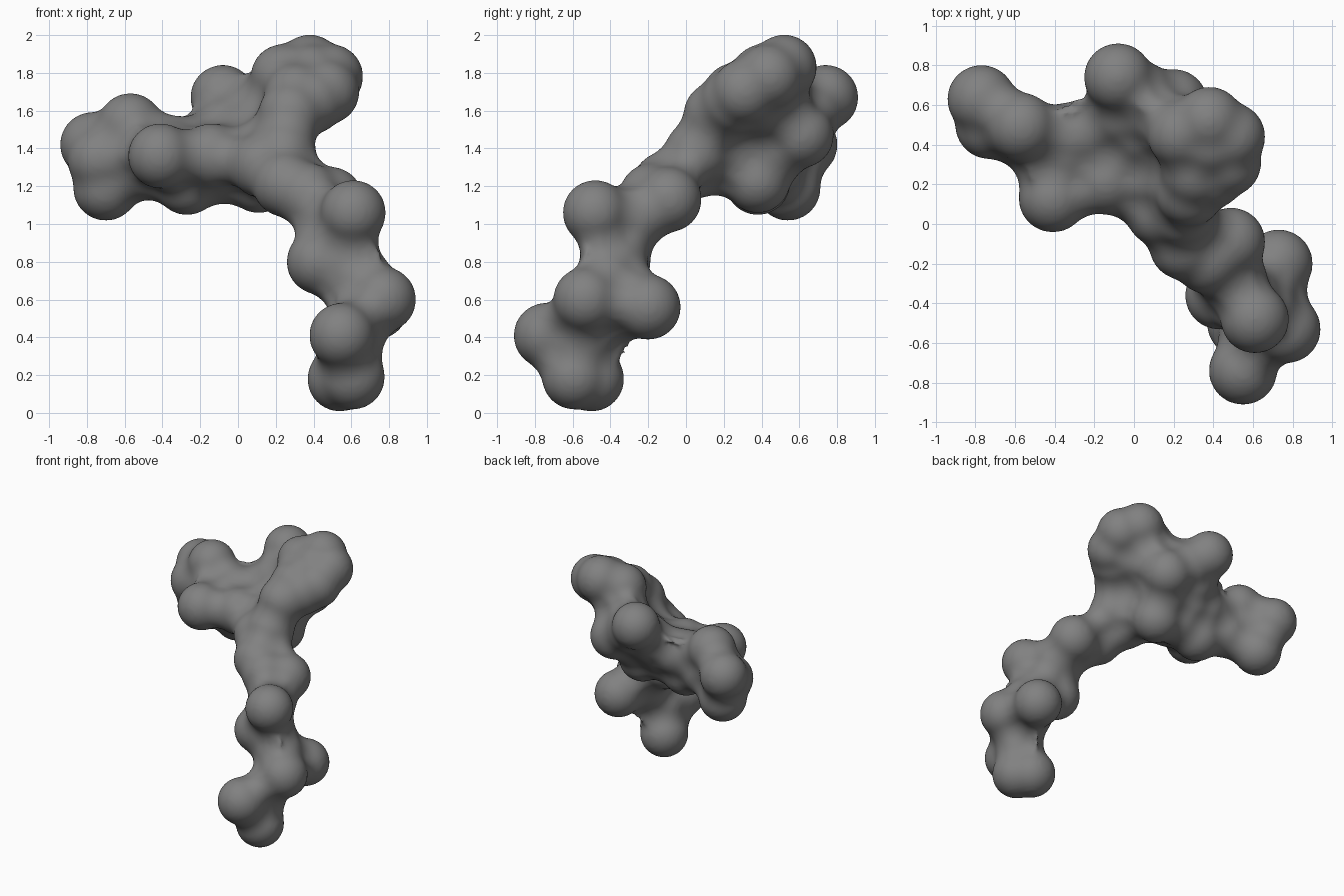
import bpy, bmesh
from mathutils import Matrix

cube = bpy.data.objects.get("Cube")
if cube:
    bpy.data.objects.remove(cube, do_unlink=True)

RADIUS = 0.174   # size of each lobe
PROBE = 0.10     # how far the skin bridges the gaps between lobes

# Lobe centres, grouped by region
tail = [(.55, -.74, .41), (.54, -.5, .18), (.605, -.59, .19), (.60, -.56, .38),
        (.77, -.53, .60), (.73, -.20, .56), (.65, -.40, .58), (.43, -.36, .80),
        (.57, -.38, .80), (.65, -.42, .70), (.61, -.48, 1.06)]
neck = [(.50, -.28, 1.02), (.49, -.09, 1.13), (.37, -.18, 1.15), (.25, -.11, 1.21),
        (.13, .06, 1.31), (.24, .06, 1.38)]
body = [(.28, .16, 1.58), (.12, .24, 1.38), (.11, .38, 1.23), (-.08, .38, 1.28),
        (-.14, .22, 1.36), (-.27, .38, 1.22), (.05, .46, 1.47), (.2, .61, 1.47),
        (-.08, .74, 1.67), (-.06, .56, 1.50), (.09, .57, 1.58), (.03, .65, 1.58),
        (.12, .47, 1.38), (-.10, .47, 1.40), (-.24, .46, 1.40), (-.33, .44, 1.40)]
upper_lobe = [(.47, .31, 1.70), (.49, .44, 1.78), (.38, .52, 1.83), (.24, .45, 1.78),
              (.39, .41, 1.78), (.33, .38, 1.65), (.24, .48, 1.60), (.31, .26, 1.68),
              (.39, .25, 1.65)]
left_arm = [(-.41, .13, 1.36), (-.34, .36, 1.37), (-.57, .49, 1.52), (-.77, .63, 1.42),
            (-.70, .54, 1.19), (-.73, .50, 1.34), (-.62, .48, 1.36), (-.5, .42, 1.38),
            (-.48, .44, 1.30)]

# Swollen spheres, merged into one mesh
bm = bmesh.new()
for centre in tail + neck + body + upper_lobe + left_arm:
    bmesh.ops.create_icosphere(bm, subdivisions=4, radius=RADIUS + PROBE,
                               matrix=Matrix.Translation(centre))
mesh = bpy.data.meshes.new("lobed_skin")
bm.to_mesh(mesh)
bm.free()
skin = bpy.data.objects.new("lobed_skin", mesh)
bpy.context.collection.objects.link(skin)


def remesh_and_relax(size, steps):
    mod = skin.modifiers.new("fuse", 'REMESH')
    mod.mode = 'VOXEL'
    mod.voxel_size = size
    mod = skin.modifiers.new("relax", 'SMOOTH')
    mod.factor = 0.5
    mod.iterations = steps


# Fuse, shrink back to rounded valleys, then clean up
remesh_and_relax(0.016, 8)
shrink = skin.modifiers.new("shrink", 'DISPLACE')
shrink.mid_level = 0.0
shrink.strength = -PROBE
remesh_and_relax(0.016, 8)

bpy.ops.object.select_all(action='DESELECT')
skin.select_set(True)
bpy.context.view_layer.objects.active = skin
bpy.ops.object.convert(target='MESH')
bpy.ops.object.shade_smooth()

# Single grey material
grey = bpy.data.materials.new("mid_grey")
grey.use_nodes = True
colour = (0.22, 0.22, 0.22, 1)
grey.diffuse_color = colour
grey.node_tree.nodes["Principled BSDF"].inputs["Base Color"].default_value = colour
skin.data.materials.clear()
skin.data.materials.append(grey)
